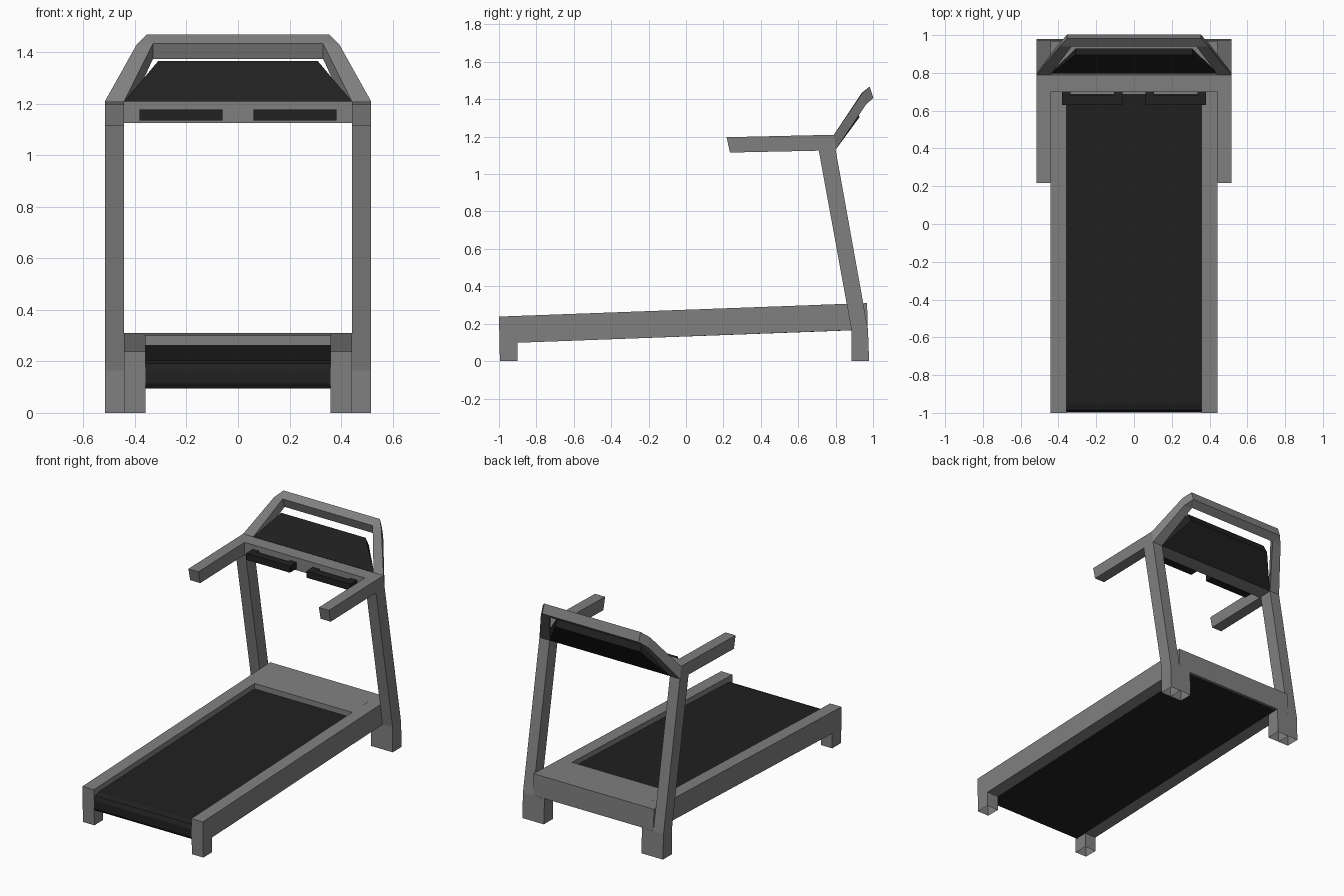
import bpy, bmesh

if "Cube" in bpy.data.objects:
    bpy.data.objects.remove(bpy.data.objects["Cube"])


def material(name, value):
    m = bpy.data.materials.new(name)
    m.diffuse_color = (value, value, value, 1)
    m.use_nodes = True
    m.node_tree.nodes["Principled BSDF"].inputs["Base Color"].default_value = m.diffuse_color
    return m


GREY = material("frame grey", 0.216)
BLACK = material("matte black", 0.015)


def finish(bm, name, mat, open_floor=False):
    bmesh.ops.remove_doubles(bm, verts=bm.verts, dist=1e-5)
    bmesh.ops.recalc_face_normals(bm, faces=bm.faces)
    if open_floor:  # feet are hollow underneath
        floor = [f for f in bm.faces if all(v.co.z < 0.001 for v in f.verts)]
        bmesh.ops.delete(bm, geom=floor, context='FACES_ONLY')
    me = bpy.data.meshes.new(name)
    bm.to_mesh(me)
    bm.free()
    me.materials.append(mat)
    ob = bpy.data.objects.new(name, me)
    bpy.context.collection.objects.link(ob)
    return ob


def loft(bm, rings):
    """Skin a list of equal closed rings and cap both ends."""
    rows = [[bm.verts.new(p) for p in r] for r in rings]
    n = len(rows[0])
    for a, b in zip(rows, rows[1:]):
        for i in range(n):
            j = (i + 1) % n
            bm.faces.new((a[i], a[j], b[j], b[i]))
    bm.faces.new(rows[0])
    bm.faces.new(rows[-1])


def prism(name, profile, x0, x1, mat, open_floor=False):
    """Extrude a (y, z) profile along x."""
    bm = bmesh.new()
    loft(bm, [[(x, y, z) for y, z in profile] for x in (x0, x1)])
    return finish(bm, name, mat, open_floor)


def mirror(ob):
    ob.modifiers.new("mirror", 'MIRROR').use_axis[0] = True
    return ob


# Side rails with front feet
mirror(prism("side_rail", [(-1, 0.238), (-0.995, 0), (-0.902, 0), (-0.902, 0.098),
                           (0.885, 0.165), (0.972, 0.168), (0.968, 0.31)],
             0.358, 0.442, GREY, True))

# Rear feet under the rails
mirror(prism("rear_foot", [(0.885, 0), (0.979, 0), (0.973, 0.168), (0.885, 0.165)],
             0.358, 0.442, GREY, True))

# Uprights with handrails, one bent profile per side
mirror(prism("upright_and_handrail",
             [(0.885, 0), (0.979, 0), (0.973, 0.168), (0.80, 1.13), (0.79, 1.21),
              (0.217, 1.197), (0.235, 1.115), (0.71, 1.125), (0.885, 0.165)],
             0.442, 0.516, GREY, True))

# Motor cover at the head of the deck
prism("motor_cover", [(0.685, 0.30), (0.968, 0.31), (0.972, 0.168), (0.955, 0.168),
                      (0.955, 0.274), (0.685, 0.262)], -0.358, 0.358, GREY)

# Running belt with a rounded front roller end
prism("running_belt", [(-0.95, 0.204), (-0.985, 0.192), (-0.998, 0.165), (-0.998, 0.115),
                       (-0.985, 0.095), (0.955, 0.167), (0.955, 0.274)],
      -0.358, 0.358, BLACK)

# Console crossbar
prism("crossbar", [(0.70, 1.125), (0.80, 1.13), (0.79, 1.21), (0.70, 1.208)],
      -0.442, 0.442, GREY)

# Grip bars: U-shaped plan under the crossbar front
bm = bmesh.new()
plan = [(0.06, 0.70), (0.06, 0.63), (0.382, 0.63), (0.382, 0.70),
        (0.335, 0.70), (0.335, 0.682), (0.107, 0.682), (0.107, 0.70)]
loft(bm, [[(x, y, z) for x, y in plan] for z in (1.135, 1.178)])
mirror(finish(bm, "grip_bar", BLACK))

# Display panel, tapering towards the top
bm = bmesh.new()
loft(bm, [[(-0.44, 0.797, 1.21), (0.44, 0.797, 1.21), (0.44, 0.80, 1.13), (-0.44, 0.80, 1.13)],
          [(-0.31, 0.895, 1.365), (0.31, 0.895, 1.365), (0.31, 0.928, 1.305), (-0.31, 0.928, 1.305)]])
finish(bm, "display_panel", BLACK)

# Console frame: outer, inner front points plus their back offsets
half = [((0.516, 0.79, 1.21), (0.442, 0.79, 1.21), (0.01, -0.08)),
        ((0.394, 0.94, 1.428), (0.33, 0.94, 1.434), (0.02, -0.06)),
        ((0.354, 0.982, 1.468), (0.33, 0.94, 1.434), (0.018, -0.053))]


def section(outer, inner, off, s):
    front = [(s * outer[0], *outer[1:]), (s * inner[0], *inner[1:])]
    back = [(x, y + off[0], z + off[1]) for x, y, z in reversed(front)]
    return front + back


half[2] = (half[2][0], half[2][1], half[1][2])
bm = bmesh.new()
loft(bm, [section(*h, 1) for h in half] + [section(*h, -1) for h in reversed(half)])
finish(bm, "console_frame", GREY)
